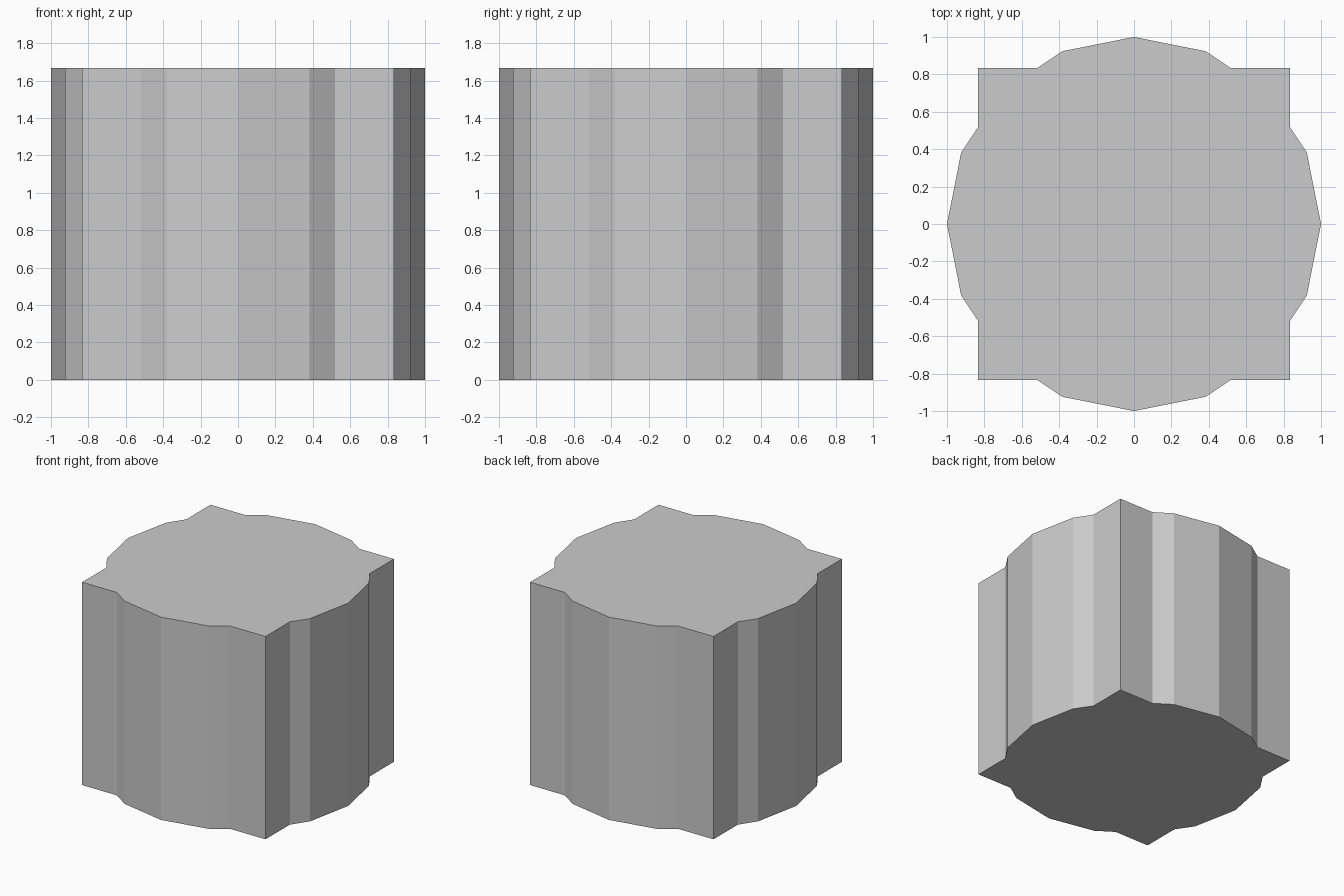
import bpy, bmesh
from math import cos, sin, pi
from mathutils import Matrix, Vector

if "Cube" in bpy.data.objects:
    bpy.data.objects.remove(bpy.data.objects["Cube"])

HALF = 0.8333        # half width of the square block
HEIGHT = 2 * HALF

# Quarter outline: 16-sided round of radius 1 merged with a square
a, b = cos(pi / 8), sin(pi / 8)
d = cos(pi / 4)
cross = b + (a - HALF) / (a - d) * (d - b)   # where the round meets the square
quarter = [(1, 0), (a, b), (HALF, cross), (HALF, HALF), (cross, HALF), (b, a)]

# Turn the quarter four times and extrude upwards
bm = bmesh.new()
verts = []
for k in range(4):
    turn = Matrix.Rotation(k * pi / 2, 3, 'Z')
    verts += [bm.verts.new(turn @ Vector((x, y, 0))) for x, y in quarter]
base = bm.faces.new(verts)
top = bmesh.ops.extrude_face_region(bm, geom=[base], use_keep_orig=True)
bmesh.ops.translate(bm, vec=(0, 0, HEIGHT),
                    verts=[g for g in top["geom"] if isinstance(g, bmesh.types.BMVert)])
bmesh.ops.recalc_face_normals(bm, faces=bm.faces)

mesh = bpy.data.meshes.new("lobed_block")
bm.to_mesh(mesh)
bm.free()
block = bpy.data.objects.new("lobed_block", mesh)
bpy.context.collection.objects.link(block)
